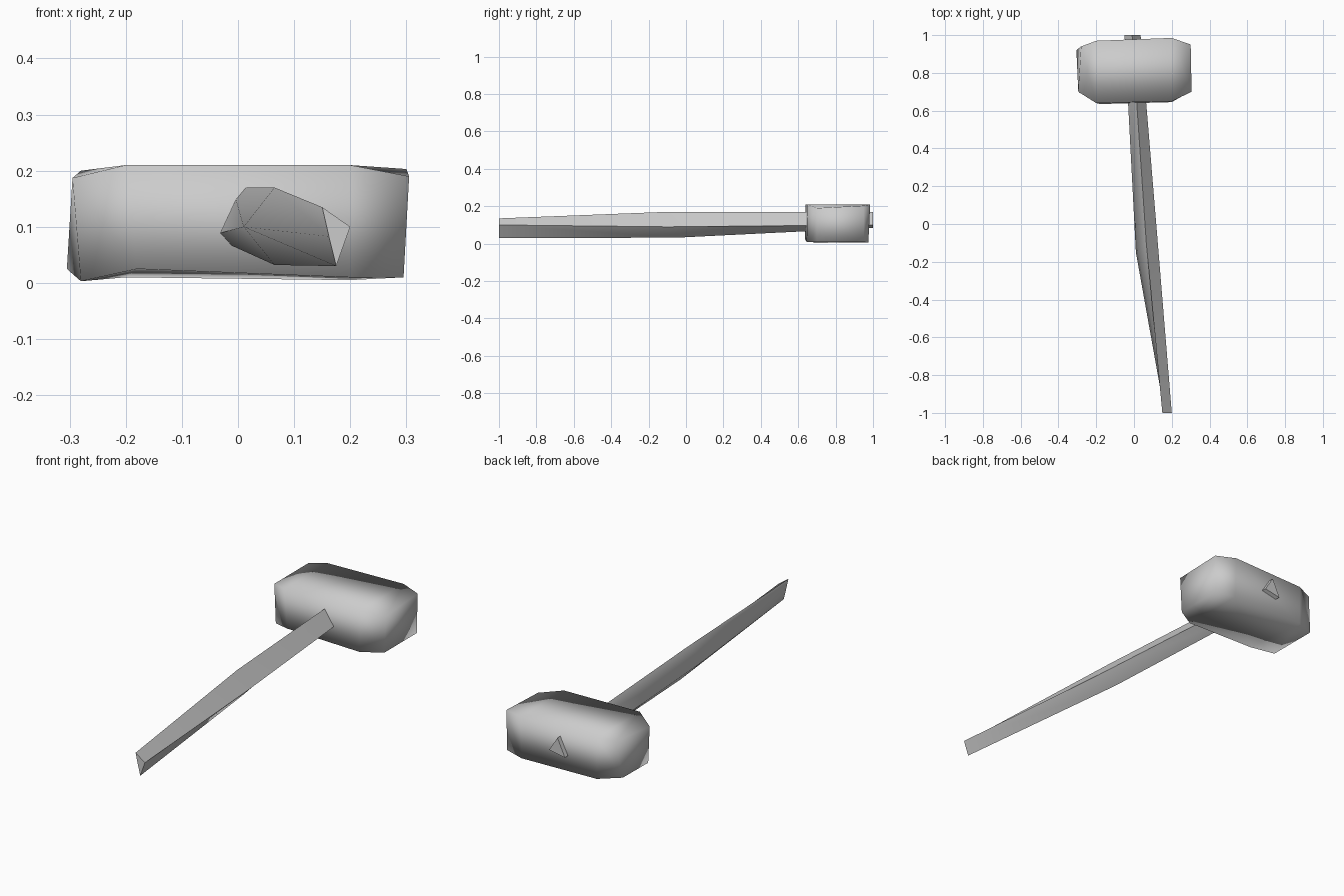
import bpy
import bmesh

cube = bpy.data.objects.get("Cube")
if cube:
    bpy.data.objects.remove(cube, do_unlink=True)

# Single plain grey finish
grey = bpy.data.materials.new("plain_grey")
grey.use_nodes = True
colour = (0.6, 0.6, 0.6, 1)
grey.diffuse_color = colour
grey.node_tree.nodes["Principled BSDF"].inputs["Base Color"].default_value = colour


def loft(name, rings):
    """Skin a closed, smooth-shaded solid through a list of four-point rings."""
    bm = bmesh.new()
    loops = [[bm.verts.new(point) for point in ring] for ring in rings]
    for near, far in zip(loops, loops[1:]):
        for i in range(len(near)):
            j = (i + 1) % len(near)
            bm.faces.new((near[i], near[j], far[j], far[i]))
    bm.faces.new(loops[0])
    bm.faces.new(loops[-1])
    bmesh.ops.remove_doubles(bm, verts=bm.verts, dist=0.002)
    bmesh.ops.recalc_face_normals(bm, faces=bm.faces)
    for face in bm.faces:
        face.smooth = True
    mesh = bpy.data.meshes.new(name)
    bm.to_mesh(mesh)
    bm.free()
    mesh.materials.append(grey)
    obj = bpy.data.objects.new(name, mesh)
    bpy.context.collection.objects.link(obj)
    return obj


def select_and_shade(obj, angle):
    """Keep edges sharper than the given angle crisp."""
    bpy.ops.object.select_all(action="DESELECT")
    obj.select_set(True)
    bpy.context.view_layer.objects.active = obj
    bpy.ops.object.shade_smooth_by_angle(angle=angle)


# Mallet head: rough hewn block, rings run from one striking end to the other
# Ring order: front top, front bottom, back bottom, back top
head = loft("mallet_head", [
    [(-.295, .7, .187), (-.28, .69, .003), (-.305, .92, .025), (-.28, .94, .2)],
    [(-.2, .64, .21), (-.18, .635, .025), (-.2, .97, .01), (-.2, .97, .21)],
    [(.2, .65, .21), (.2, .645, .01), (.2, .975, .005), (.2, .985, .21)],
    [(.305, .7, .19), (.295, .7, .01), (.295, .95, .01), (.3, .95, .203)],
])

# Handle: bent, tapering stick that passes right through the head
# Ring order: top, right, bottom, left
handle = loft("handle", [
    [(.15, -1, .135), (.2, -1, .1), (.175, -1, .03), (.162, -1, .083)],
    [(.065, -.1, .17), (.126, -.1, .09), (.065, -.05, .032), (.01, -.15, .1)],
    [(-.01, 1, .17), (.035, 1, .1), (-.05, 1, .083), (-.05, 1, .084)],
])
select_and_shade(handle, 1.2)
